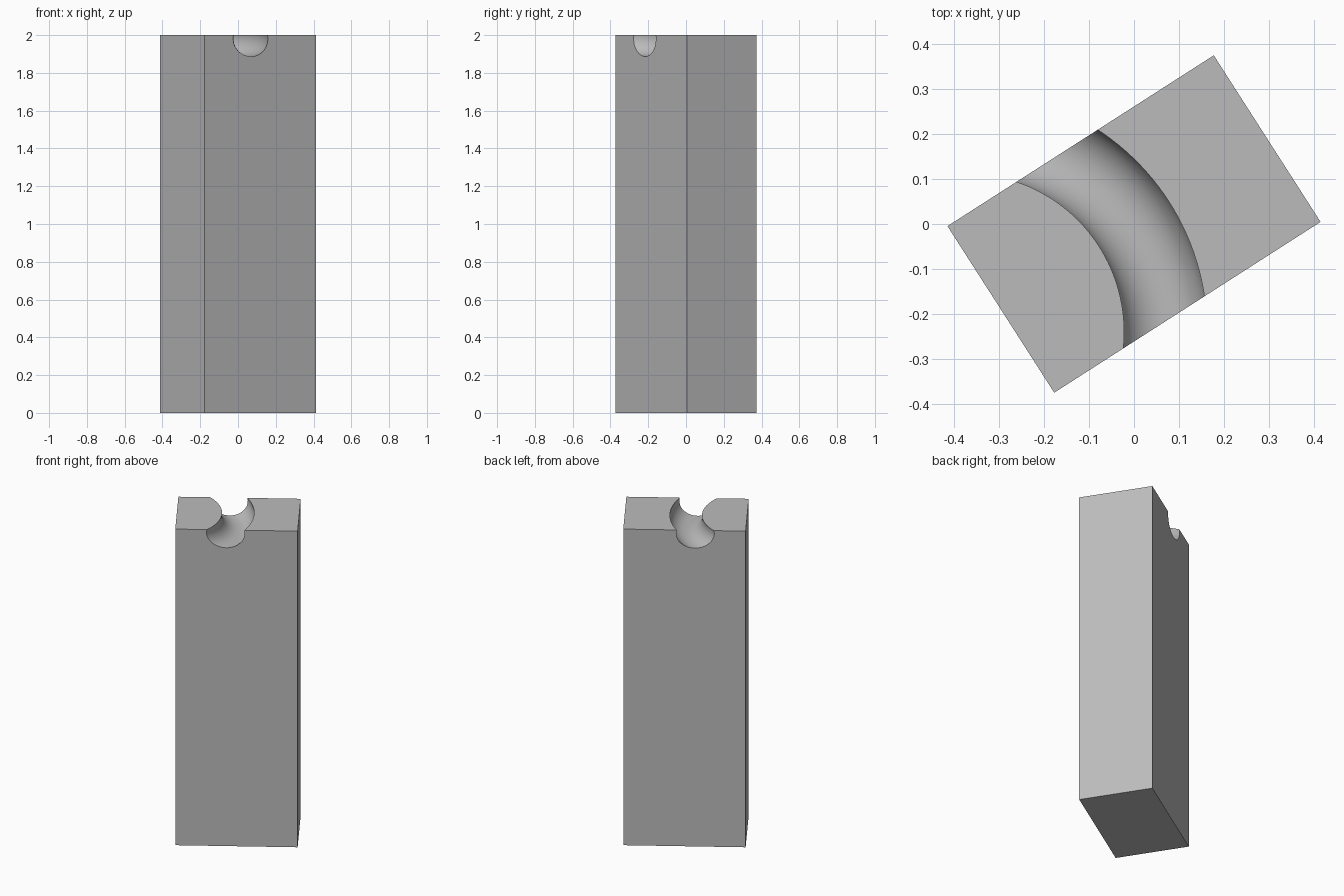
import bpy
import math
from mathutils import Matrix

HALF_LENGTH, HALF_WIDTH, HEIGHT = 0.351, 0.2195, 2.0
TURN = math.radians(32.67)
BEND, TUBE, TUBE_Z = 0.444, 0.094, 1.981

cube = bpy.data.objects.get("Cube")
if cube:
    bpy.data.objects.remove(cube, do_unlink=True)

# Plain grey for the whole block
grey = bpy.data.materials.new("stone_grey")
grey.use_nodes = True
colour = (0.5, 0.5, 0.5, 1)
grey.diffuse_color = colour
grey.node_tree.nodes["Principled BSDF"].inputs["Base Color"].default_value = colour

# Tall block, turned about the vertical axis
bpy.ops.mesh.primitive_cube_add(size=2)
block = bpy.context.object
block.name = "grooved_block"
turn = Matrix.Rotation(TURN, 4, "Z")
block.data.transform(turn @ Matrix.Translation((0, 0, HEIGHT / 2))
                     @ Matrix.Diagonal((HALF_LENGTH, HALF_WIDTH, HEIGHT / 2, 1)))
block.data.materials.append(grey)

# Ring cutter whose centre line passes over the middle of the block
bpy.ops.mesh.primitive_torus_add(major_radius=BEND, minor_radius=TUBE,
                                 major_segments=160, minor_segments=64)
cutter = bpy.context.object
cutter.name = "groove_cutter"
cutter.data.transform(turn @ Matrix.Translation((-BEND, 0, TUBE_Z)))
cutter.data.materials.append(grey)
cutter.hide_render = True

# Curved groove across the top
cut = block.modifiers.new("groove", "BOOLEAN")
cut.operation = "DIFFERENCE"
cut.solver = "EXACT"
cut.object = cutter
bpy.ops.object.select_all(action="DESELECT")
block.select_set(True)
bpy.context.view_layer.objects.active = block
bpy.ops.object.modifier_apply(modifier=cut.name)
bpy.data.objects.remove(cutter, do_unlink=True)
bpy.ops.object.shade_smooth_by_angle(angle=math.radians(30))
